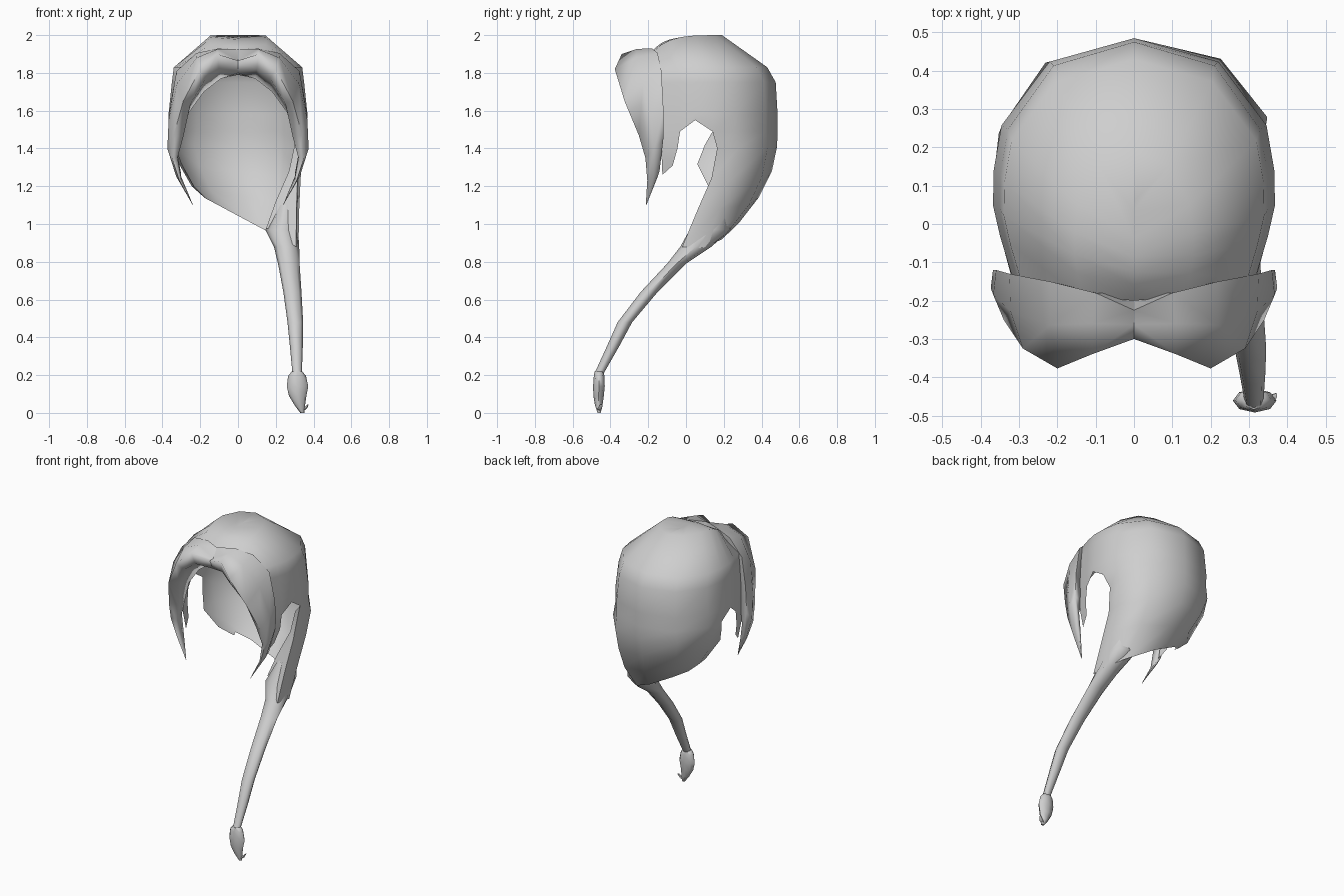
import bpy, bmesh, math
from mathutils import Vector

if "Cube" in bpy.data.objects:
    bpy.data.objects.remove(bpy.data.objects["Cube"])

grey = bpy.data.materials.new("hair_grey")
grey.diffuse_color = (0.62, 0.62, 0.62, 1)
grey.use_nodes = True
grey.node_tree.nodes["Principled BSDF"].inputs["Base Color"].default_value = grey.diffuse_color


def build(name, verts, faces, angle=60, center=None):
    """Mesh object with merged points, outward normals and smooth shading."""
    me = bpy.data.meshes.new(name)
    bm = bmesh.new()
    vs = [bm.verts.new(v) for v in verts]
    for f in faces:
        bm.faces.new([vs[i] for i in f])
    bmesh.ops.remove_doubles(bm, verts=bm.verts, dist=0.0005)
    bmesh.ops.recalc_face_normals(bm, faces=bm.faces)
    if center:
        c = Vector(center)
        if sum(f.normal.dot(f.calc_center_median() - c) for f in bm.faces) < 0:
            bmesh.ops.reverse_faces(bm, faces=bm.faces)
    bm.to_mesh(me)
    bm.free()
    me.materials.append(grey)
    ob = bpy.data.objects.new(name, me)
    bpy.context.collection.objects.link(ob)
    bpy.ops.object.select_all(action='DESELECT')
    ob.select_set(True)
    bpy.context.view_layer.objects.active = ob
    bpy.ops.object.shade_smooth_by_angle(angle=math.radians(angle))
    return ob


def loft(name, rings, cap_start=False, cap_end=True, angle=60):
    """Skin closed rings of equal point count."""
    n = len(rings[0])
    verts = [p for r in rings for p in r]
    faces = [(i * n + k, i * n + (k + 1) % n, (i + 1) * n + (k + 1) % n, (i + 1) * n + k)
             for i in range(len(rings) - 1) for k in range(n)]
    if cap_start:
        faces.append(tuple(range(n)))
    if cap_end:
        faces.append(tuple(range(len(verts) - n, len(verts))))
    return build(name, verts, faces, angle)


# --- hair cap: U-shaped rows, open at the face, with ear notches ---
U = [0.87, 0.95, 1.0, 0.995, 0.94, 0.6, 0.0]       # half width along one side
V = [0.0, 0.16, 0.29, 0.44, 0.63, 0.9, 1.0]        # front to back
LU = {3: 0.93, 4: 0.98, 5: 0.64, 6: 0.0}           # below the ears
LV = {3: 0.0, 4: 0.36, 5: 0.84, 6: 1.0}
# z, half width, front y, back y, front drop
upper = [(1.987, 0.0, -0.20, 0.06, 0.10), (2.0, 0.155, -0.19, 0.19, 0.10),
         (1.83, 0.34, -0.145, 0.43, 0.0), (1.75, 0.35, -0.14, 0.475, 0.0),
         (1.58, 0.368, -0.13, 0.485, 0.0), (1.49, 0.366, -0.13, 0.485, 0.0)]
# z left, z right, x left, x right, front y left, front y right, back y
lower = [(1.42, 1.40, -0.36, 0.355, 0.10, 0.165, 0.482),
         (1.32, 1.24, -0.32, 0.338, 0.06, 0.135, 0.455),
         (1.20, 1.08, -0.25, 0.33, 0.12, 0.065, 0.385),
         (1.14, 0.87, -0.18, 0.325, 0.19, -0.02, 0.28)]
verts, faces = [], []
for i, (z, w, yf, yb, drop) in enumerate(upper):
    for c in range(13):
        k, s = (c, -1) if c <= 6 else (12 - c, 1)
        zz = z - drop * (1 - V[k]) ** 4
        if i == 5 and k == 2:
            zz = 1.55                               # top of ear notch
        verts.append((s * w * U[k], yf + (yb - yf) * V[k], zz))
for zl, zr, xl, xr, yl, yr, yb in lower:
    for c in range(13):
        k, s = (c, -1) if c <= 6 else (12 - c, 1)
        k = max(k, 3)
        x = (xl + xr) / 2 + s * (xr - xl) / 2 * LU[k]
        t = (x - xl) / (xr - xl)
        yf = yl if s < 0 else yr
        v = 0.7 if zr < 0.9 and s > 0 and k == 5 else LV[k]
        verts.append((x, yf + (yb - yf) * v, zl + (zr - zl) * t))
for r in range(9):
    for c in range(12):
        if r < 5 or 3 <= c < 9:
            a = r * 13 + c
            faces.append((a, a + 1, a + 14, a + 13))
# sideburns hang from the front corners
for s, c0, c1 in ((-1, 0, 1), (1, 12, 11)):
    b = len(verts)
    verts += [(s * 0.322, -0.13, 1.38), (s * 0.345, -0.045, 1.40),
              (s * 0.30, -0.125, 1.26), (s * 0.32, -0.07, 1.31)]
    faces += [(65 + c0, 65 + c1, b + 1, b), (b, b + 1, b + 3, b + 2)]
# right edge folds inward towards the tail
b = len(verts)
verts += [(0.30, 0.18, 1.42), (0.27, 0.17, 1.28), (0.20, 0.13, 1.12), (0.15, 0.10, 0.98)]
edge = [5 * 13 + 9] + [r * 13 + 9 for r in range(6, 10)]
faces.append((edge[0], edge[1], b))
for j in range(3):
    faces.append((edge[j + 1], edge[j + 2], b + j + 1, b + j))
# drop vertices of unused columns
used = sorted({i for f in faces for i in f})
remap = {o: n for n, o in enumerate(used)}
build("hair_cap", [verts[i] for i in used],
      [tuple(remap[i] for i in f) for f in faces], 60, (0, 0.1, 1.5))

# --- fringe: two mirrored tapering locks parted at the middle ---
# each section: back top, front top, front bottom, back bottom
lock = [((0, -.225, 1.925), (0, -.30, 1.865), (0, -.27, 1.80), (0, -.18, 1.79)),
        ((.10, -.18, 1.93), (.11, -.34, 1.90), (.10, -.31, 1.82), (.09, -.18, 1.77)),
        ((.22, -.15, 1.905), (.20, -.377, 1.82), (.17, -.33, 1.77), (.18, -.16, 1.70)),
        ((.325, -.13, 1.81), (.29, -.325, 1.65), (.25, -.28, 1.64), (.26, -.15, 1.59)),
        ((.36, -.12, 1.62), (.34, -.25, 1.47), (.29, -.22, 1.46), (.30, -.14, 1.45)),
        ((.368, -.12, 1.45), (.35, -.215, 1.35), (.32, -.20, 1.35), (.32, -.14, 1.36)),
        ((.33, -.14, 1.28), (.31, -.205, 1.23), (.30, -.20, 1.23), (.30, -.15, 1.25)),
        ((.24, -.21, 1.10), (.239, -.213, 1.10), (.238, -.212, 1.10), (.238, -.21, 1.10))]
bulge = [-0.03, 0.012, 0.02, 0.02, 0.018, 0.015, 0.008, 0.0]


def rounded(sec, amount, s):
    """Add a crest point between the two top points, then mirror by s."""
    a, f, g, d = (Vector(p) for p in sec)
    mid = (a + f) / 2
    crest = mid + Vector((mid.x, 0, mid.z - 1.45)).normalized() * amount
    return [(s * p.x, p.y, p.z) for p in (a, crest, f, g, d)]


for side, s in (("left", -1), ("right", 1)):
    loft("fringe_" + side, [rounded(sec, m, s) for sec, m in zip(lock, bulge)],
         cap_end=False, angle=100)


# --- side tail and tied tip: oval rings given by their extents ---
def ovals(rows, n=8):
    out = []
    for z, x0, x1, y0, y1 in rows:
        out.append([((x0 + x1) / 2 + (x1 - x0) / 2 * math.cos(2 * math.pi * k / n),
                     (y0 + y1) / 2 + (y1 - y0) / 2 * math.sin(2 * math.pi * k / n), z)
                    for k in range(n)])
    return out


loft("side_tail", ovals([
    (1.10, .21, .30, .09, .23), (0.97, .145, .318, .02, .235),
    (0.88, .19, .324, -.03, .135), (0.79, .212, .326, -.10, .0),
    (0.64, .24, .336, -.24, -.15), (0.48, .262, .345, -.362, -.285),
    (0.35, .275, .343, -.42, -.355), (0.21, .288, .338, -.484, -.435)]), cap_end=False)
loft("tail_tip", ovals([
    (0.22, .285, .34, -.484, -.436), (0.195, .265, .36, -.488, -.432),
    (0.14, .258, .372, -.492, -.43), (0.09, .27, .362, -.49, -.435),
    (0.04, .30, .355, -.482, -.442), (0.0, .33, .352, -.468, -.452)]),
    cap_start=True)
# small flick curling out of the tip
loft("tip_flick", ovals([
    (0.012, .325, .35, -.472, -.448), (0.025, .345, .367, -.468, -.444),
    (0.045, .368, .374, -.455, -.44)], 5), cap_start=True)
